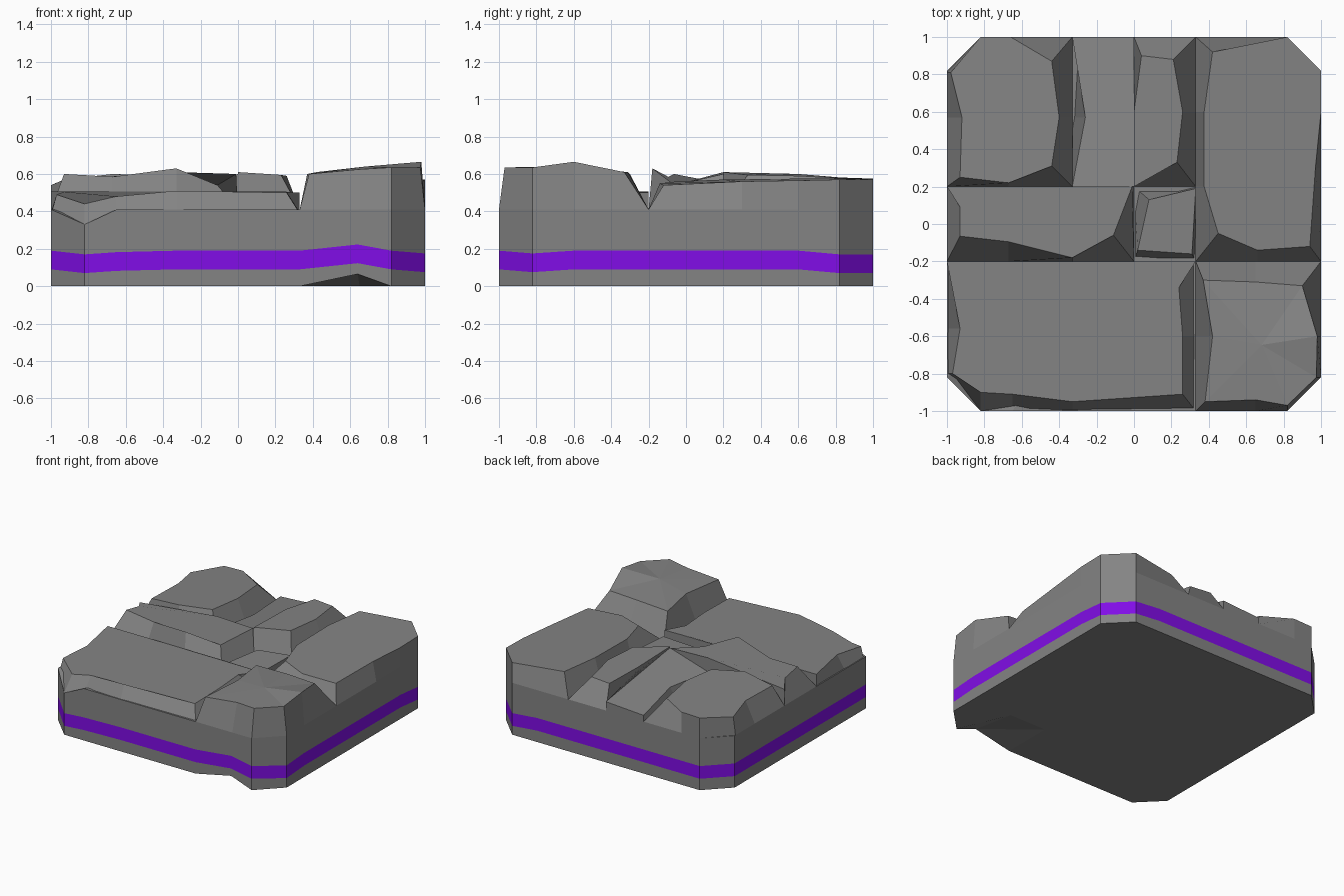
import bpy

if "Cube" in bpy.data.objects:
    bpy.data.objects.remove(bpy.data.objects["Cube"])

# Footprint outline: x, y, vertical wobble of the strata
RING = [(-1, -.82, 0), (-.82, -1, -.02), (-.65, -1, -.008), (-.33, -1, 0), (.33, -1, 0),
        (.64, -1, .033), (.82, -1, 0), (1, -.82, -.015), (1, -.6, 0), (1, .6, 0),
        (1, .82, -.02), (.82, 1, -.02), (.6, 1, 0), (-.82, 1, 0), (-1, .82, 0)]


def material(name, rgb):
    m = bpy.data.materials.new(name)
    m.diffuse_color = (*rgb, 1)
    m.use_nodes = True
    m.node_tree.nodes["Principled BSDF"].inputs["Base Color"].default_value = m.diffuse_color
    return m


stone_grey = material("dark_grey", (.23, .23, .23))
purple = material("purple", (.22, .004, .8))


def make(name, verts, faces, mat=stone_grey):
    me = bpy.data.meshes.new(name)
    me.from_pydata(verts, [], faces)
    ob = bpy.data.objects.new(name, me)
    bpy.context.collection.objects.link(ob)
    me.materials.append(mat)
    return ob


def level(z):
    """One horizontal ring of the body."""
    out = []
    for x, y, dz in RING:
        if z == 0:
            dz = .065 if x == .64 else 0
        elif z > .3:
            dz = -.08 if (x, y) == (-.82, -1) else 0
        out.append((x, y, z + dz))
    return out


def layer(name, z0, z1, mat=stone_grey):
    n = len(RING)
    verts = level(z0) + level(z1)
    faces = [(i, (i + 1) % n, (i + 1) % n + n, i + n) for i in range(n)]
    if z0 == 0:
        # underside with the chipped front edge
        verts += [(.33, -.6, 0), (.65, -.6, 0)]
        p, q = 2 * n, 2 * n + 1
        faces += [(4, p, 5), (5, p, q), (5, q, 6)]
        faces.append([q, p] + [4 - i for i in range(5)] + list(range(n - 1, 5, -1)))
    if z1 > .3:
        verts.append((0, 0, z1))
        faces += [(i + n, (i + 1) % n + n, 2 * n) for i in range(n)]
    make(name, verts, faces, mat)


def stone(name, box, top, mid=None):
    """Paving stone: top outline with a skirt snapped out to its cell borders."""
    x0, x1, y0, y1 = box

    def snap(v, lo, hi):
        return lo if v - lo < .155 else hi if hi - v < .155 else v
    n = len(top)
    verts = [(snap(x, x0, x1), snap(y, y0, y1), min(.41, z - .11)) for x, y, z in top] + top
    faces = [(i, (i + 1) % n, (i + 1) % n + n, i + n) for i in range(n)]
    if mid:  # raised centre, otherwise one flat top
        verts.append((sum(p[0] for p in top) / n, sum(p[1] for p in top) / n, mid))
        faces += [(i + n, (i + 1) % n + n, 2 * n) for i in range(n)]
    else:
        faces.append(tuple(range(n, 2 * n)))
    make(name, verts, faces)


# Body strata
layer("lower_slab", 0, .09)
layer("purple_band", .09, .19, purple)
layer("upper_slab", .19, .41)

# Paving stones
stone("front_left_stone", (-1, .33, -1, -.2),
      [(-.97, -.8, .49), (-.82, -.9, .44), (-.65, -.91, .48), (-.33, -.95, .51), (.26, -.91, .50),
       (.26, -.6, .505), (.24, -.34, .505), (.33, -.2, .5), (0, -.2, .505), (-.67, -.2, .505),
       (-1, -.2, .505), (-.93, -.56, .505)])
stone("front_right_stone", (.33, 1, -1, -.2),
      [(.38, -.95, .6), (.65, -.94, .625), (.82, -.97, .635), (.975, -.82, .635), (.98, -.6, .665),
       (.9, -.33, .61), (.65, -.31, .61), (.37, -.3, .6), (.42, -.6, .61)], .64)
stone("middle_left_stone", (-1, 0, -.2, .2),
      [(-.93, -.065, .6), (-.67, -.095, .585), (-.33, -.18, .63), (-.11, -.06, .54),
       (-.01, .2, .6), (-.33, .2, .61), (-1, .2, .54), (-.93, .09, .57)])
stone("small_stone", (0, .33, -.2, .2),
      [(.02, -.14, .47), (.31, -.16, .47), (.33, .19, .48), (.08, .13, .48)])
stone("right_stone", (.33, 1, -.2, 1),
      [(.45, -.05, .56), (.66, -.14, .55), (.94, -.12, .54), (.97, .3, .56), (1, .6, .565),
       (1, .82, .57), (.82, 1, .57), (.42, .92, .575), (.375, .6, .575), (.375, .2, .57)])
stone("back_left_stone", (-1, -.33, .2, 1),
      [(-.93, .25, .57), (-.67, .22, .6), (-.44, .31, .59), (-.4, .57, .59), (-.44, .87, .575),
       (-.66, 1, .575), (-.82, 1, .57), (-.98, .81, .55), (-.92, .57, .57)])
stone("back_low_stone", (-.33, 0, .2, 1),
      [(-.33, .2, .5), (0, .2, .6), (0, .6, .58), (0, 1, .48), (-.33, 1, .46), (-.26, .57, .5)])
stone("back_right_stone", (0, .33, .2, 1),
      [(0, .2, .61), (.23, .33, .595), (.26, .6, .59), (.21, .88, .575), (.04, .9, .575),
       (0, .6, .6)])
